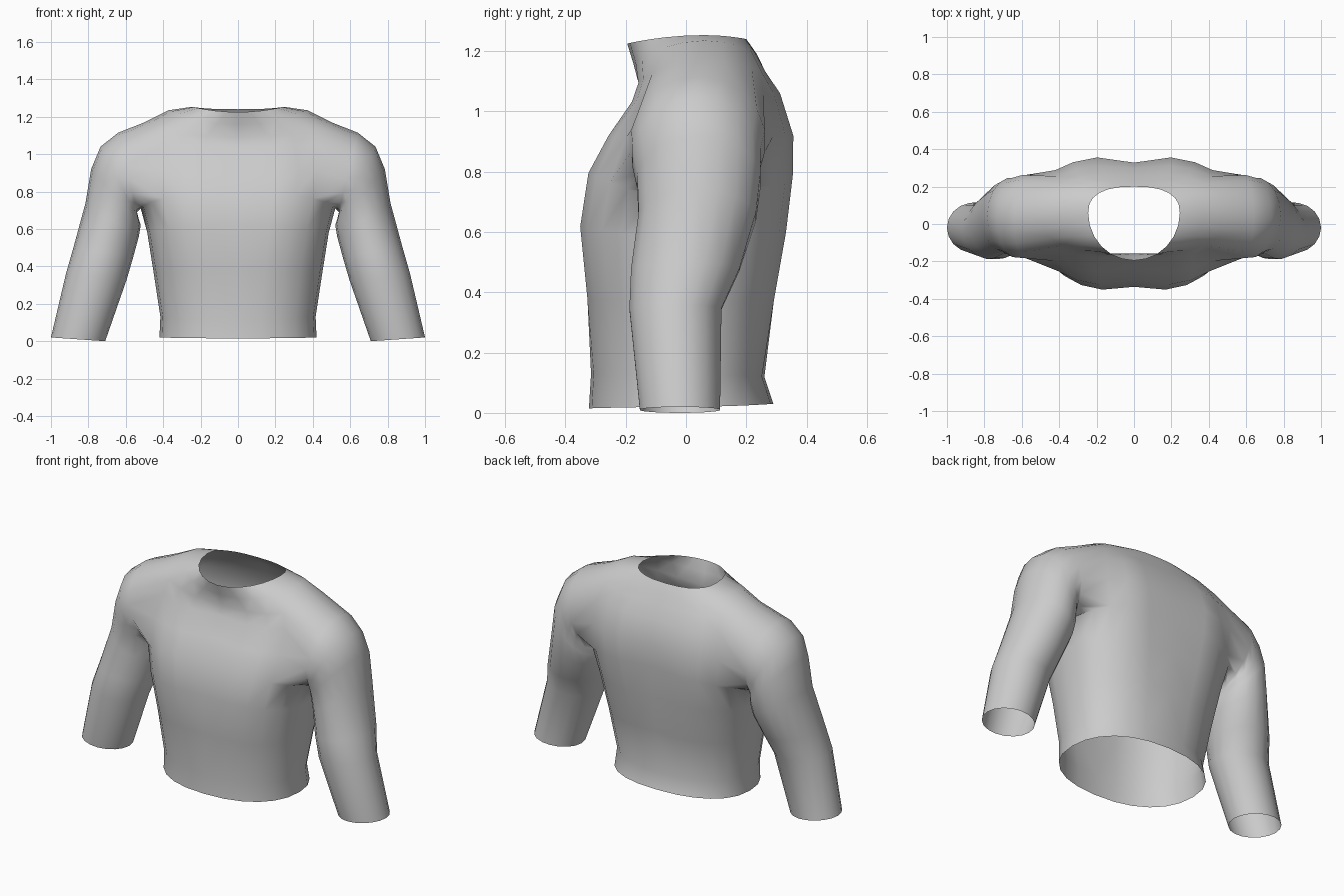
import bpy, bmesh
from math import sin, cos, pi

cube = bpy.data.objects.get("Cube")
if cube:
    bpy.data.objects.remove(cube, do_unlink=True)

cloth = bpy.data.materials.new("grey cloth")
cloth.use_nodes = True
grey = (0.6, 0.6, 0.6, 1)
cloth.diffuse_color = grey
cloth.node_tree.nodes["Principled BSDF"].inputs["Base Color"].default_value = grey

# Torso rings: half width, side y, front y, back y, side z, front z, back z,
# centre groove, front and back squareness (1 is round)
TORSO = [
    (.42, -.01, -.322, .29, .02, .015, .03, 0, .88, .88),
    (.415, -.02, -.315, .26, .13, .13, .12, 0, .87, .87),
    (.45, -.01, -.34, .305, .36, .38, .38, .04, .84, .84),
    (.485, 0, -.365, .345, .58, .62, .60, .08, .78, .78),
    (.52, .02, -.335, .365, .71, .80, .79, .11, .75, .75),
    (.545, .03, -.265, .365, .91, .92, .92, .11, .75, .75),
    (.53, .04, -.187, .32, 1.06, 1.03, 1.06, .08, .78, .75),
    (.50, .05, -.165, .27, 1.17, 1.09, 1.13, .04, .8, .78),
    (.37, .06, -.175, .235, 1.235, 1.16, 1.19, 0, .9, .8),
    (.245, .06, -.195, .20, 1.253, 1.225, 1.24, 0, 1, .8),
]
# Sleeve rings: outer x, outer z, inner x, inner z, front y, back y
SLEEVE = [
    (.64, 1.115, .54, .69, -.185, .265),
    (.735, 1.04, .53, .65, -.18, .25),
    (.785, .92, .52, .62, -.165, .25),
    (.815, .74, .53, .56, -.16, .235),
    (.88, .50, .56, .45, -.185, .18),
    (.92, .36, .595, .33, -.19, .12),
    (1.0, .02, .71, .0, -.155, .115),
]
HALF = 6             # columns from the side to the centre line
ARM_LOW, ARM_TOP, ARM_COL = 4, 7, 3


def power(v, p):
    return abs(v) ** p * (1 if v >= 0 else -1)


bm = bmesh.new()

# Left half of the torso
grid = []
for w, ys, yf, yb, zs, zf, zb, groove, pf, pb in TORSO:
    row = []
    for k in range(-HALF, HALF + 1):
        t = k * pi / 2 / HALF
        reach, z_end, p = (yb - ys, zb, pb) if k > 0 else (ys - yf, zf, pf)
        x = 0 if abs(k) == HALF else w * power(cos(t), p)
        s = power(sin(t), p)
        y = ys + s * reach * (1 - groove * max(0, 1 - x / .2))
        row.append(bm.verts.new((x, y, zs + (z_end - zs) * s * s)))
    grid.append(row)

for i in range(len(grid) - 1):
    for k in range(2 * HALF):
        in_arm = ARM_LOW <= i < ARM_TOP and abs(k + .5 - HALF) < ARM_COL
        if not in_arm:
            bm.faces.new((grid[i][k], grid[i][k + 1], grid[i + 1][k + 1], grid[i + 1][k]))

# Armhole edge, walked from the top towards the back
path = [(ARM_TOP, k) for k in range(0, ARM_COL)]
path += [(i, ARM_COL) for i in range(ARM_TOP, ARM_LOW, -1)]
path += [(ARM_LOW, k) for k in range(ARM_COL, -ARM_COL, -1)]
path += [(i, -ARM_COL) for i in range(ARM_LOW, ARM_TOP)]
path += [(ARM_TOP, k) for k in range(-ARM_COL, 0)]
loop = [grid[i][k + HALF] for i, k in path]
n = len(loop)

# Sleeve grown out of the armhole
for ox, oz, ix, iz, yf, yb in SLEEVE:
    ring = []
    for j in range(n):
        t = 2 * pi * j / n
        f = (1 - cos(t)) / 2
        y = (yf + yb) / 2 + sin(t) * (yb - yf) / 2
        ring.append(bm.verts.new((ox + (ix - ox) * f, y, oz + (iz - oz) * f)))
    for j in range(n):
        m = (j + 1) % n
        bm.faces.new((loop[j], ring[j], ring[m], loop[m]))
    loop = ring

for f in bm.faces:
    f.smooth = True
mesh = bpy.data.meshes.new("shirt")
bm.to_mesh(mesh)
bm.free()
mesh.materials.append(cloth)
shirt = bpy.data.objects.new("shirt", mesh)
bpy.context.collection.objects.link(shirt)

# Mirror to the right side
mirror = shirt.modifiers.new("mirror", 'MIRROR')
mirror.use_axis[0] = True
mirror.merge_threshold = .001
